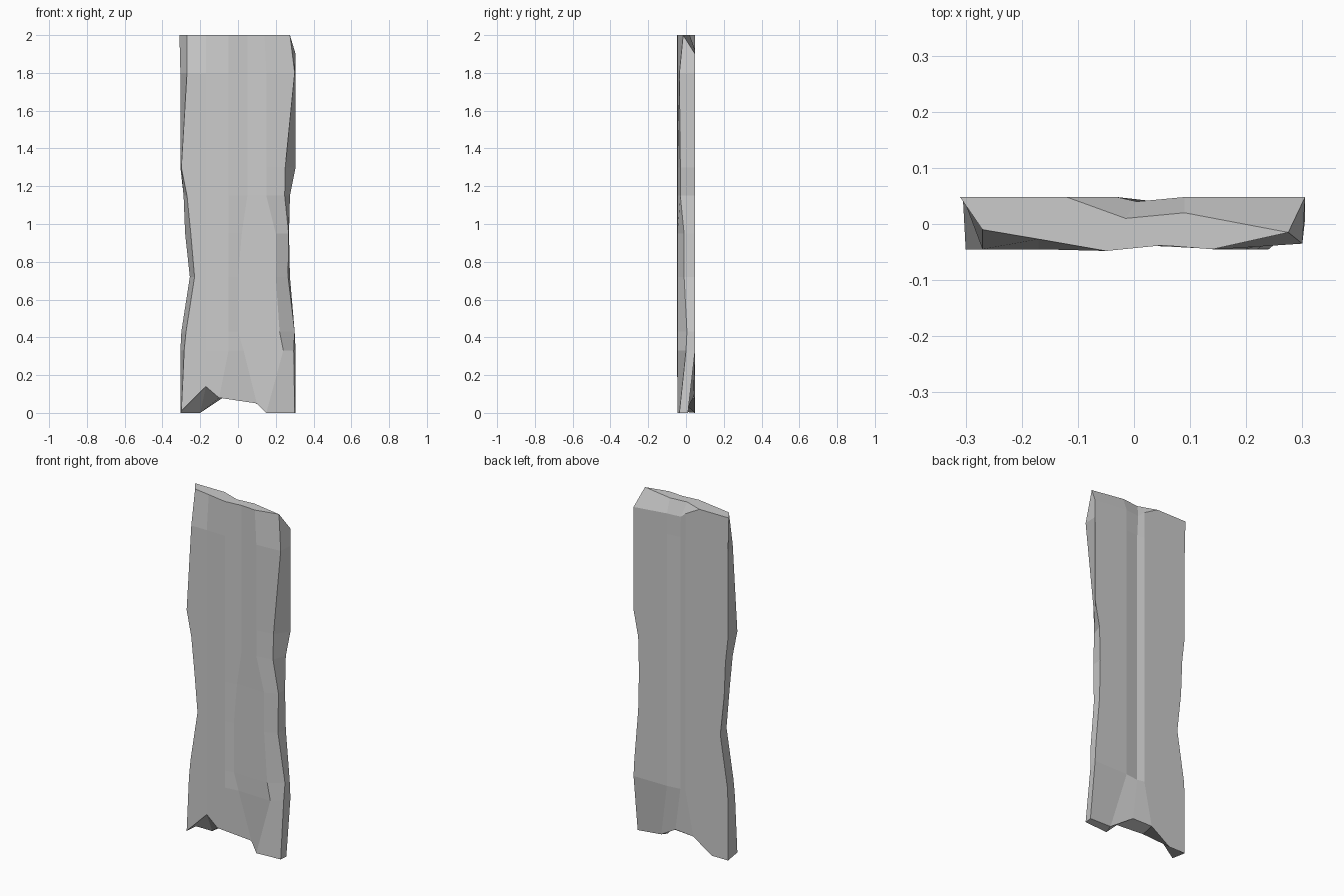
import bpy

scene_cube = bpy.data.objects.get("Cube")
if scene_cube:
    bpy.data.objects.remove(scene_cube, do_unlink=True)

stone = bpy.data.materials.new("plain_grey")
stone.use_nodes = True
grey = (0.6, 0.6, 0.6, 1)
stone.diffuse_color = grey
stone.node_tree.nodes["Principled BSDF"].inputs["Base Color"].default_value = grey

FRONT, BACK = -0.045, 0.048
RING = ["left_back", "left_front", "front_a", "front_b", "front_c", "front_d",
        "right_front", "right_back", "back_a", "back_b", "back_c", "back_d"]

# Rows up the slab: height, then x of left back, left front, crease,
# right ridge, right front, right back, and y of the right front edge
rows = [
    (.33, -.305, -.285, .03, .24, .295, .305, .00),
    (.43, -.300, -.275, .00, .22, .300, .300, .005),
    (.72, -.255, -.230, .00, .20, .265, .275, -.01),
    (.95, -.280, -.250, .02, .20, .268, .270, -.01),
    (1.15, -.288, -.27, .05, .15, .247, .275, -.03),
    (1.30, -.305, -.30, .05, .15, .25, .305, -.03),
    (1.80, -.305, -.27, .05, .15, .30, .305, -.035),
]


def make_ring(z, left_back, left_front, crease, ridge, right_front, right_back, edge_y):
    """One closed cross-section, as a dictionary of named corners."""
    return {
        "left_back": (left_back, BACK, z),
        "left_front": (left_front, FRONT, z),
        "front_a": (-.17, FRONT, z),
        "front_b": (-.05, -.048, z),
        "front_c": (crease, -.038, z),
        "front_d": (ridge, FRONT, z),
        "right_front": (right_front, edge_y, z),
        "right_back": (right_back, BACK, z),
        "back_a": (.09, BACK, z),
        "back_b": (.01, .038, z),
        "back_c": (-.03, BACK, z),
        "back_d": (-.12, BACK, z),
    }


rings = [make_ring(*row) for row in rows]

# Broken lower end: two feet, an arch between them and chipped corners
foot = make_ring(0, -.305, -.30, .1, .15, .30, .305, -.035)
foot.update(
    front_a=(-.17, FRONT, .14), front_b=(-.1, FRONT, .08),
    front_c=(.1, -.02, .05), left_front=(-.3, FRONT, .01),
    right_back=(.305, .01, 0), back_a=(.16, .0, .01),
    back_b=(.04, .04, .085), back_c=(-.08, BACK, .08),
    back_d=(-.2, BACK, 0),
)
rings.insert(0, foot)

# Upper end: chipped left front corner, and a bevel along the back
head = make_ring(2, -.31, -.27, .05, .14, .275, .305, -.015)
head.update(
    left_front=(-.27, -.01, 2), front_a=(-.17, -.027, 2),
    right_back=(.305, BACK, 1.9), back_a=(.09, BACK, 1.92),
    back_b=(.005, .04, 1.92), back_c=(-.03, BACK, 1.95),
)
rings.append(head)

# Skin the sides between neighbouring cross-sections
verts = [ring[name] for ring in rings for name in RING]
count = len(RING)
faces = []
for level in range(len(rings) - 1):
    low, high = level * count, (level + 1) * count
    for i in range(count):
        j = (i + 1) % count
        faces.append((low + i, low + j, high + j, high + i))


def cap(offset, *names):
    """Add an end face from named corners of one cross-section."""
    faces.append([offset + RING.index(n) if isinstance(n, str) else n for n in names])


# Underside
cap(0, "left_back", "back_d", "front_a", "left_front")
cap(0, "back_d", "back_c", "front_b", "front_a")
cap(0, "back_c", "back_b", "front_c", "front_b")
cap(0, "back_b", "back_a", "front_c")
cap(0, "back_a", "front_d", "front_c")
cap(0, "back_a", "right_back", "right_front", "front_d")

# Flat top and the back bevel below it
top = (len(rings) - 1) * count
bevel_mid = len(verts)
bevel_right = bevel_mid + 1
verts += [(-.015, .01, 2), (.09, .02, 2)]
cap(top, *RING[:7], bevel_right, bevel_mid, "back_d")
cap(top, "right_front", "right_back", "back_a", bevel_right)
cap(top, bevel_right, "back_a", "back_b", bevel_mid)
cap(top, bevel_mid, "back_b", "back_c", "back_d")

mesh = bpy.data.meshes.new("slab")
mesh.from_pydata(verts, [], faces)
mesh.materials.append(stone)
mesh.validate()
mesh.update()
slab = bpy.data.objects.new("slab", mesh)
bpy.context.collection.objects.link(slab)
